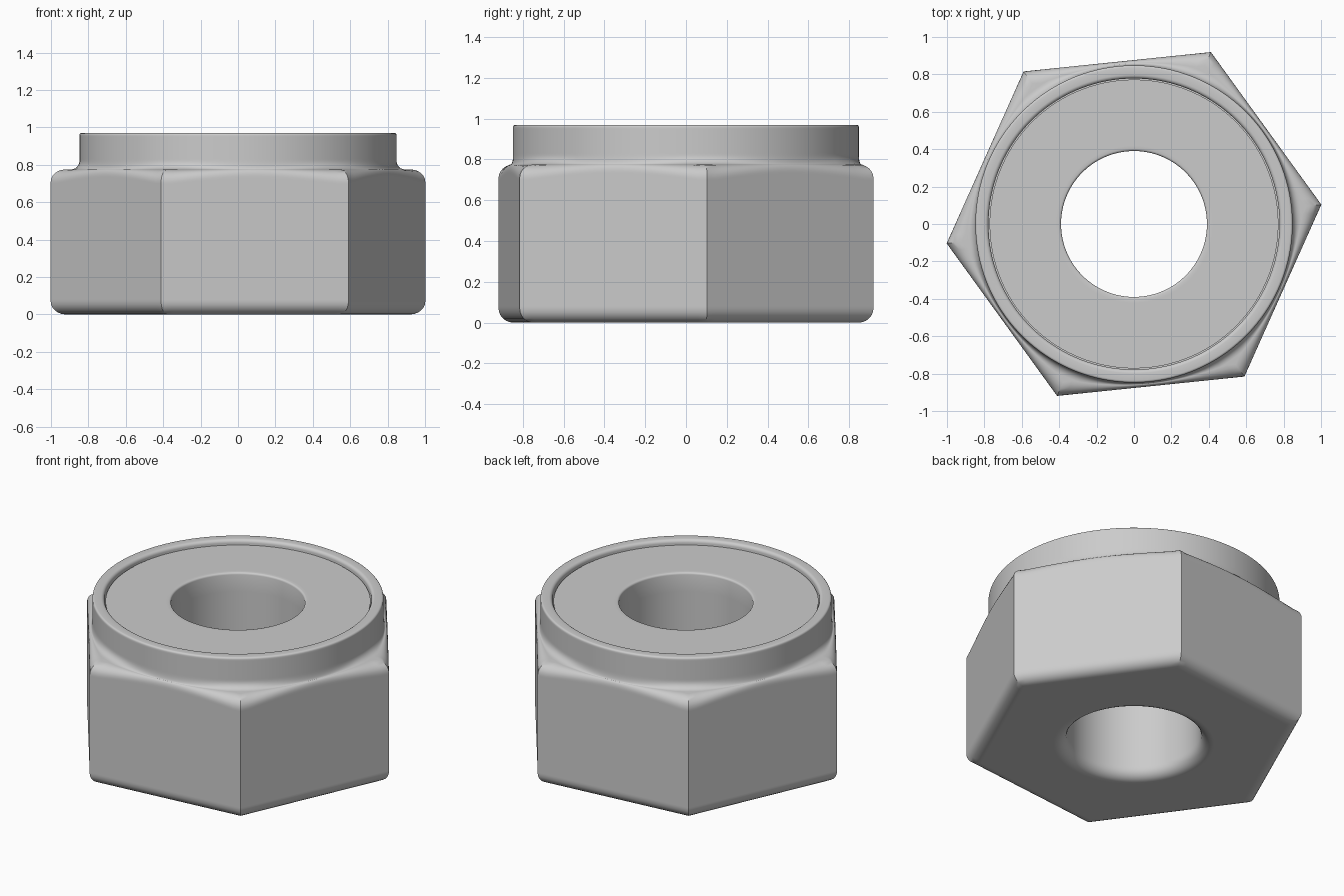
import bpy, bmesh
from math import sin, cos, pi, radians

cube = bpy.data.objects.get("Cube")
if cube:
    bpy.data.objects.remove(cube)

SEG = 144                 # angular steps, a multiple of six so corners stay sharp
TWIST = radians(5.9)      # rotation of the hexagon
APOTHEM = 0.872
COLLAR, RIM, BORE = 0.848, 0.778, 0.39
SHOULDER, TOP, INSERT_TOP = 0.775, 0.97, 0.94

steel = bpy.data.materials.new("grey steel")
steel.use_nodes = True
colour = (0.6, 0.6, 0.6, 1)
steel.diffuse_color = colour
steel.node_tree.nodes["Principled BSDF"].inputs["Base Color"].default_value = colour


def hex_radius(step):
    a = (2 * pi * step / SEG) % (pi / 3) - pi / 6
    return APOTHEM / cos(a)


def arc(r, z, radius, start, end, n=6):
    """Points of a round in the r-z plane, angles in degrees."""
    angles = [radians(start + (end - start) * i / n) for i in range(n + 1)]
    return [(r + radius * cos(a), z + radius * sin(a)) for a in angles]


def loft(name, profile_at):
    """Sweep a closed r-z profile, which may vary with direction, about z."""
    bm = bmesh.new()
    loops = []
    for s in range(SEG):
        a = 2 * pi * s / SEG + TWIST
        loops.append([bm.verts.new((r * cos(a), r * sin(a), z)) for r, z in profile_at(s)])
    count = len(loops[0])
    for s in range(SEG):
        this, following = loops[s], loops[(s + 1) % SEG]
        for i in range(count):
            j = (i + 1) % count
            bm.faces.new((this[i], following[i], following[j], this[j]))
    bmesh.ops.recalc_face_normals(bm, faces=bm.faces)
    mesh = bpy.data.meshes.new(name)
    bm.to_mesh(mesh)
    bm.free()
    mesh.materials.append(steel)
    obj = bpy.data.objects.new(name, mesh)
    bpy.context.collection.objects.link(obj)
    bpy.ops.object.select_all(action="DESELECT")
    obj.select_set(True)
    bpy.context.view_layer.objects.active = obj
    bpy.ops.object.shade_smooth_by_angle(angle=radians(32))


def body_profile(step):
    R = hex_radius(step)
    # flat underside and rounded lower edge
    base = arc(APOTHEM - 0.07, 0.07, 0.07, -90, 0)
    points = [(0.47, 0), (R * 0.91, 0)] + [(r * R / APOTHEM, z) for r, z in base]
    # rounded shoulder flowing into the collar fillet
    gap = R - COLLAR
    round_r = min(0.08, gap * 0.6)
    drop = 0.03 + round_r * 0.45
    fillet = min(0.045, gap * 0.4)
    points += [(R, 0.08), (R, SHOULDER - drop - 0.01)]
    points += [(R - round_r + round_r * r, SHOULDER - drop + drop * z)
               for r, z in arc(0, 0, 1, 0, 90)]
    points += [(COLLAR + fillet + fillet * r, SHOULDER + 0.045 + 0.045 * z)
               for r, z in arc(0, 0, 1, -90, -180)]
    # collar wall, rim and seat for the insert
    points += [(COLLAR, SHOULDER + 0.055), (COLLAR, TOP - 0.02)]
    points += arc(COLLAR - 0.012, TOP - 0.012, 0.012, 0, 90, 4)
    points += arc(RIM + 0.02, TOP - 0.02, 0.02, 90, 180, 4)
    points += [(RIM, 0.82), (BORE, 0.82)]
    # bore with a rounded entry
    points += [(BORE, 0.08)] + arc(BORE + 0.07, 0.07, 0.07, 180, 270)
    return points


def insert_profile(step):
    top = arc(BORE + 0.012, INSERT_TOP - 0.012, 0.012, 180, 90, 3)
    return [(BORE, 0.82)] + top + [(BORE + 0.03, INSERT_TOP), (RIM - 0.006, INSERT_TOP),
                                   (RIM - 0.006, 0.82)]


loft("nut_body", body_profile)
loft("locking_insert", insert_profile)
